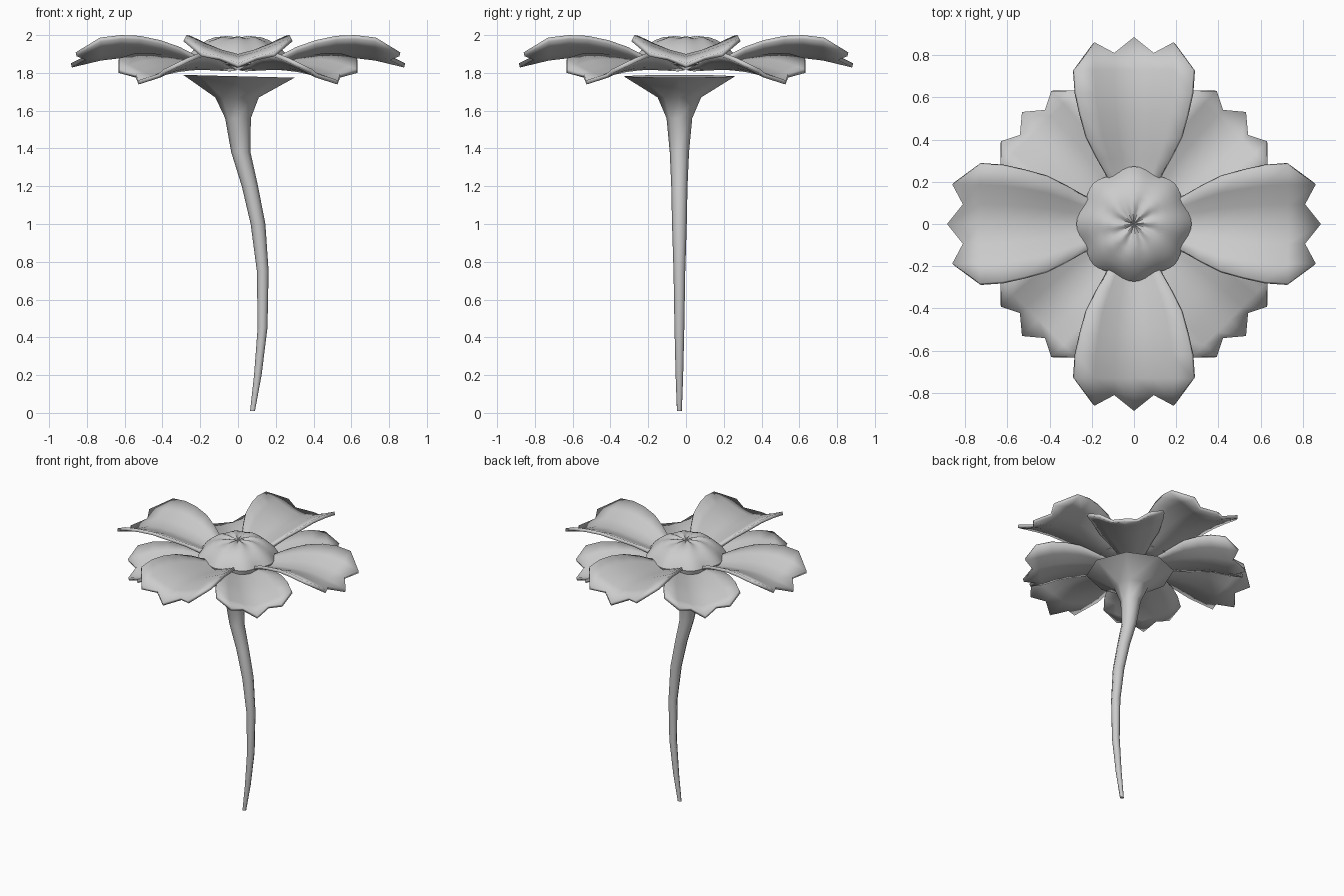
import bpy
from math import sin, cos, pi

if "Cube" in bpy.data.objects:
    bpy.data.objects.remove(bpy.data.objects["Cube"])


def make(name, verts, faces, angle=0.6, thickness=0):
    me = bpy.data.meshes.new(name)
    me.from_pydata(verts, [], faces)
    ob = bpy.data.objects.new(name, me)
    bpy.context.collection.objects.link(ob)
    for o in bpy.context.selected_objects:
        o.select_set(False)
    ob.select_set(True)
    bpy.context.view_layer.objects.active = ob
    bpy.ops.object.shade_smooth_by_angle(angle=angle)
    if thickness:
        m = ob.modifiers.new("thickness", 'SOLIDIFY')
        m.thickness = thickness
        m.offset = -1
    return ob


def petal(name, turn, rows, tip):
    """rows: distance, half width, centre height, edge lift; tip: toothed end."""
    pts = []
    for r, w, z, lift in rows:
        for j in range(-3, 4):
            f = j / 3
            pts.append((r, w * f, z + lift * abs(f) ** 1.3))
    w = rows[-1][1]
    for j in range(-2, 3):
        r, z = tip[abs(j)]
        pts.append((r, w * j / 3, z))
    verts = [(x * cos(turn) - y * sin(turn), x * sin(turn) + y * cos(turn), z) for x, y, z in pts]
    n = len(rows)
    faces = [(i * 7 + j, i * 7 + 7 + j, i * 7 + 8 + j, i * 7 + 1 + j)
             for i in range(n - 1) for j in range(6)]
    a, b = (n - 1) * 7, n * 7
    faces += [(a + 1 + j, b + j, b + j + 1, a + 2 + j) for j in range(4)]
    faces += [(a, b, a + 1), (a + 5, b + 4, a + 6)]
    return make(name, verts, faces, 0.6, 0.022)


# Two layers of four petals
upper = [(.08, .05, 1.84, .01), (.21, .115, 1.852, .035), (.31, .17, 1.868, .07),
         (.41, .22, 1.885, .088), (.52, .25, 1.898, .098), (.62, .272, 1.90, .1),
         (.73, .28, 1.887, .1)]
lower = [(.06, .045, 1.83, .005), (.18, .10, 1.835, .02), (.27, .145, 1.838, .04),
         (.35, .19, 1.835, .06), (.45, .22, 1.826, .08), (.54, .24, 1.812, .09),
         (.64, .252, 1.787, .09)]
for k in range(4):
    petal(f"upper_petal_{k + 1}", k * pi / 2, upper,
          [(.885, 1.85), (.81, 1.888), (.86, 1.908)])
    petal(f"lower_petal_{k + 1}", k * pi / 2 + pi / 4, lower,
          [(.75, 1.76), (.68, 1.795), (.722, 1.82)])

# Wrinkled bud in the centre
N = 64
prof = [(.03, 1.982), (.07, 1.988), (.12, 1.985), (.165, 1.97), (.205, 1.943),
        (.24, 1.91), (.263, 1.875), (.255, 1.845)]
verts = []
for r, z in prof:
    for i in range(N):
        t = 2 * pi * i / N
        k = 1 + .035 * cos(8 * t) * (r / .26) ** 3
        fold = .009 * sin(8 * t + 14 * r) * max(0, 1 - r / .24)
        verts.append((r * k * cos(t), r * k * sin(t), z + fold))
faces = [(i * N + j, (i + 1) * N + j, (i + 1) * N + (j + 1) % N, i * N + (j + 1) % N)
         for i in range(len(prof) - 1) for j in range(N)]
verts.append((0, 0, 1.975))
faces += [(len(verts) - 1, j, (j + 1) % N) for j in range(N)]
make("centre_bud", verts, faces, 0.7)

# Bent stem flaring into the calyx: height, x centre, radius, tilt
S = 8
rings = [(.01, .077, .013, .08), (.2, .105, .02, .05), (.45, .13, .026, 0), (.75, .131, .031, 0),
         (1.0, .106, .039, 0), (1.2, .063, .043, 0), (1.38, .015, .051, 0),
         (1.56, .0, .068, 0), (1.67, -.005, .115, 0), (1.782, .005, .295, -.025)]
verts = []
for z, x, r, tilt in rings:
    for i in range(S):
        t = 2 * pi * i / S
        verts.append((x + r * cos(t), -.035 + r * sin(t), max(0, z + tilt * r * cos(t))))
faces = [(i * S + j, i * S + (j + 1) % S, (i + 1) * S + (j + 1) % S, (i + 1) * S + j)
         for i in range(len(rings) - 1) for j in range(S)]
faces.append(tuple(reversed(range(S))))
faces.append(tuple(range(len(verts) - S, len(verts))))
make("stem", verts, faces, 0.9)
